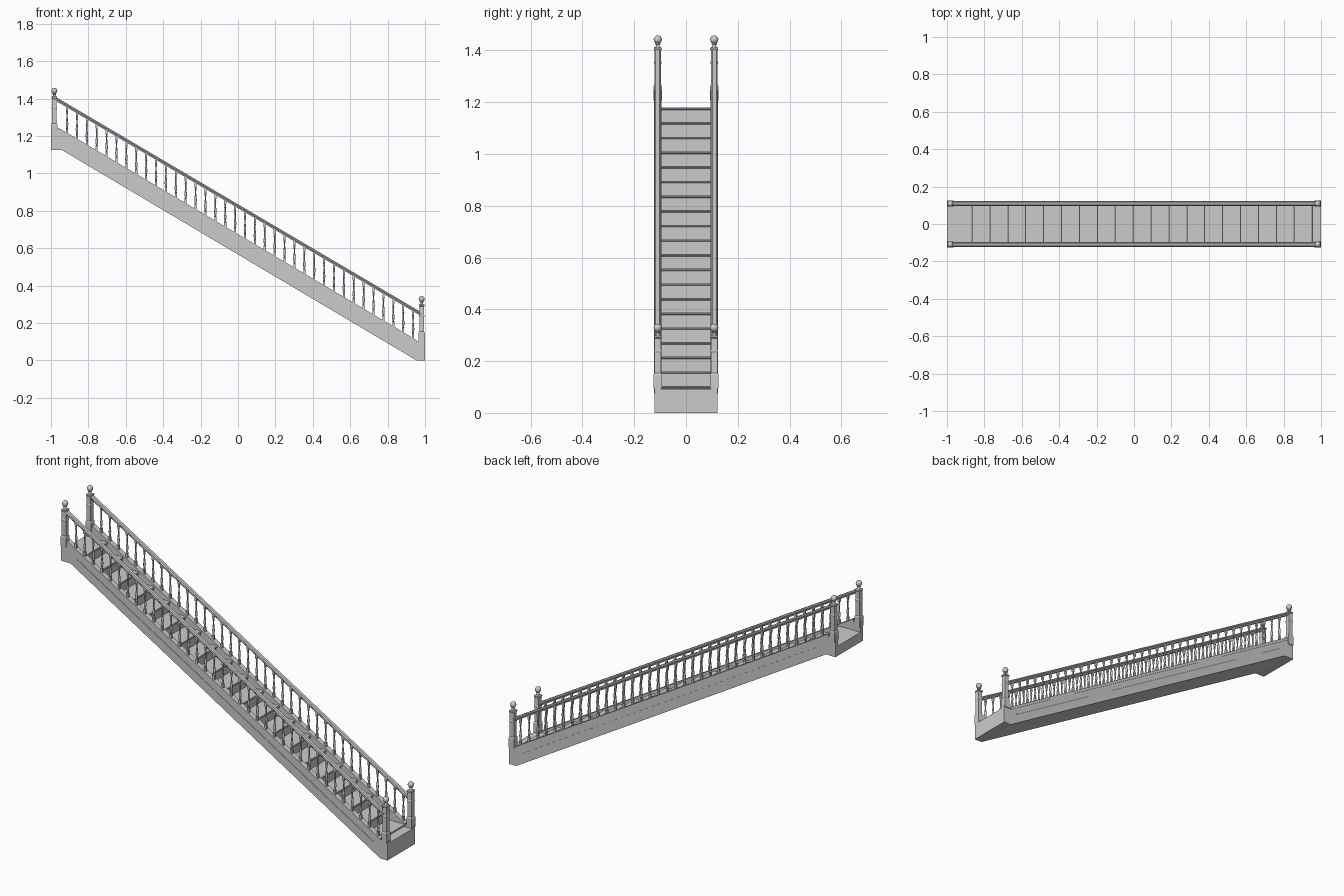
import bpy, bmesh, math

if "Cube" in bpy.data.objects:
    bpy.data.objects.remove(bpy.data.objects["Cube"])

SLOPE = 0.593            # stair pitch
N_STEPS, RISE, RUN = 20, 0.0566, 0.0957
RAIL_Y = 0.110


def make_object(name, bm, smooth=False):
    bmesh.ops.recalc_face_normals(bm, faces=bm.faces)
    me = bpy.data.meshes.new(name)
    bm.to_mesh(me)
    bm.free()
    ob = bpy.data.objects.new(name, me)
    bpy.context.collection.objects.link(ob)
    if smooth:
        bpy.context.view_layer.objects.active = ob
        ob.select_set(True)
        bpy.ops.object.shade_smooth_by_angle(angle=math.radians(40))
        ob.select_set(False)
    return ob


def prism(bm, outline, y0, y1):
    """Extrude an x/z outline from y0 to y1."""
    face = bm.faces.new([bm.verts.new((x, y0, z)) for x, z in outline])
    res = bmesh.ops.extrude_face_region(bm, geom=[face], use_keep_orig=True)
    verts = [g for g in res["geom"] if isinstance(g, bmesh.types.BMVert)]
    bmesh.ops.translate(bm, verts=verts, vec=(0, y1 - y0, 0))


def sweep(bm, section, x0, z0, x1, z1):
    """Sweep a y/z section along a sloping line."""
    a = [bm.verts.new((x0, y, z0 + z)) for y, z in section]
    b = [bm.verts.new((x1, y, z1 + z)) for y, z in section]
    n = len(section)
    for i in range(n):
        bm.faces.new((a[i], a[(i + 1) % n], b[(i + 1) % n], b[i]))
    bm.faces.new(a)
    bm.faces.new(b)


def loft(bm, profile, x, y, z, sides, turn=0.0):
    """Stack rings of (radius, height); corner radius for 4 sides is a half width."""
    k = math.sqrt(2) if sides == 4 else 1
    rings = []
    for r, h in profile:
        rings.append([bm.verts.new((x + k * r * math.cos(turn + math.tau * i / sides),
                                    y + k * r * math.sin(turn + math.tau * i / sides), z + h))
                      for i in range(sides)])
    for a, b in zip(rings, rings[1:]):
        for i in range(sides):
            j = (i + 1) % sides
            bm.faces.new((a[i], a[j], b[j], b[i]))
    bm.faces.new(rings[0])
    bm.faces.new(rings[-1])


def top(x):
    return 0.672 - SLOPE * x


def nose(i):
    return 0.955 - i * RUN, 0.104 + i * RISE


# solid flight with flat soffit and risers set back under the treads
outline = [(0.955, 0.0), (1.0, 0.0), (1.0, 0.092)]
for i in range(N_STEPS):
    x, z = nose(i)
    outline += [(x - 0.008, z - 0.061 if i else 0.092), (x - 0.008, z - 0.005)]
outline += [(-1.0, nose(19)[1] - 0.005), (-1.0, 1.125), (-0.942, 1.125)]
bm = bmesh.new()
prism(bm, outline, -0.1, 0.1)
make_object("stair_body", bm)

# tread boards
bm = bmesh.new()
for i in range(N_STEPS):
    x, z = nose(i)
    back = x - RUN - 0.008 if i < N_STEPS - 1 else -1.0
    prism(bm, [(x - 0.003, z - 0.009), (x, z - 0.006), (x, z - 0.003), (x - 0.003, z),
               (back, z), (back, z - 0.009)], -0.1, 0.1)
make_object("treads", bm)

# side stringers, with level ends under the newels
side = [(0.955, 0.0), (1.0, 0.0), (1.0, 0.104), (0.955, 0.104), (0.935, top(0.935)),
        (-0.94, top(-0.94)), (-0.955, 1.235), (-1.0, 1.235), (-1.0, 1.125), (-0.942, 1.125)]
bm = bmesh.new()
for s in (-1, 1):
    prism(bm, side, s * 0.097, s * 0.121)
make_object("stringers", bm)

# stringer mouldings: sill below the balusters and bead along the face
bm = bmesh.new()
for s in (-1, 1):
    for z0, z1, yi, yo in ((-0.014, 0.003, 0.095, 0.1235), (-0.054, -0.047, 0.118, 0.1235)):
        sec = [(s * yi, z0), (s * yo, z0), (s * yo, z1), (s * yi, z1)]
        xa, xb = (-0.96, 0.955) if z1 > 0 else (-0.9, 0.915)
        sweep(bm, sec, xa, top(xa), xb, top(xb))
make_object("stringer_mouldings", bm)

# handrails with rounded top
half = [(0.008, 0.0), (0.009, 0.005), (0.0125, 0.009), (0.0125, 0.015), (0.008, 0.021)]
bm = bmesh.new()
for s in (-1, 1):
    sec = [(s * RAIL_Y + y, z) for y, z in half] + [(s * RAIL_Y - y, z) for y, z in half[::-1]]
    sweep(bm, sec, -0.978, 0.814 + 0.978 * 0.589, 0.978, 0.814 - 0.978 * 0.589)
make_object("handrails", bm)

# turned balusters with square feet and heads
foot = [(0.0055, -0.008), (0.0055, 0.024)]
head = [(0.0055, 0.124), (0.0055, 0.15)]
turned = [(0.004, 0.024), (0.0065, 0.028), (0.004, 0.033), (0.0062, 0.044), (0.0068, 0.053),
          (0.0052, 0.066), (0.0036, 0.085), (0.0034, 0.103), (0.006, 0.107), (0.0038, 0.112),
          (0.0055, 0.124)]
bm = bmesh.new()
bm_sq = bmesh.new()
for i in range(36):
    x = -0.914 + i * 1.85 / 35
    for s in (-1, 1):
        loft(bm, turned, x, s * RAIL_Y, top(x), 10)
        for part in (foot, head):
            loft(bm_sq, part, x, s * RAIL_Y, top(x), 4, math.pi / 4)
make_object("baluster_spindles", bm, smooth=True)
make_object("baluster_blocks", bm_sq)

# newel posts: square stepped shaft plus ball finial
post = [(0.0165, -0.01), (0.0165, 0.043), (0.0145, 0.048), (0.0125, 0.05), (0.0125, 0.13),
        (0.0145, 0.133), (0.0145, 0.138), (0.0125, 0.141), (0.0125, 0.184), (0.0155, 0.187),
        (0.0155, 0.193), (0.010, 0.197)]
finial = [(0.010, 0.195), (0.007, 0.2), (0.007, 0.205), (0.011, 0.207), (0.008, 0.211)]
finial += [(0.016 * math.sin(a), 0.225 - 0.016 * math.cos(a))
           for a in [math.radians(d) for d in range(36, 180, 18)]]
bm = bmesh.new()
bm_ball = bmesh.new()
for x, z in ((0.982, 0.104), (-0.982, 1.217)):
    for s in (-1, 1):
        loft(bm, post, x, s * 0.109, z, 4, math.pi / 4)
        loft(bm_ball, finial, x, s * 0.109, z, 16)
make_object("newel_posts", bm)
make_object("newel_finials", bm_ball, smooth=True)
